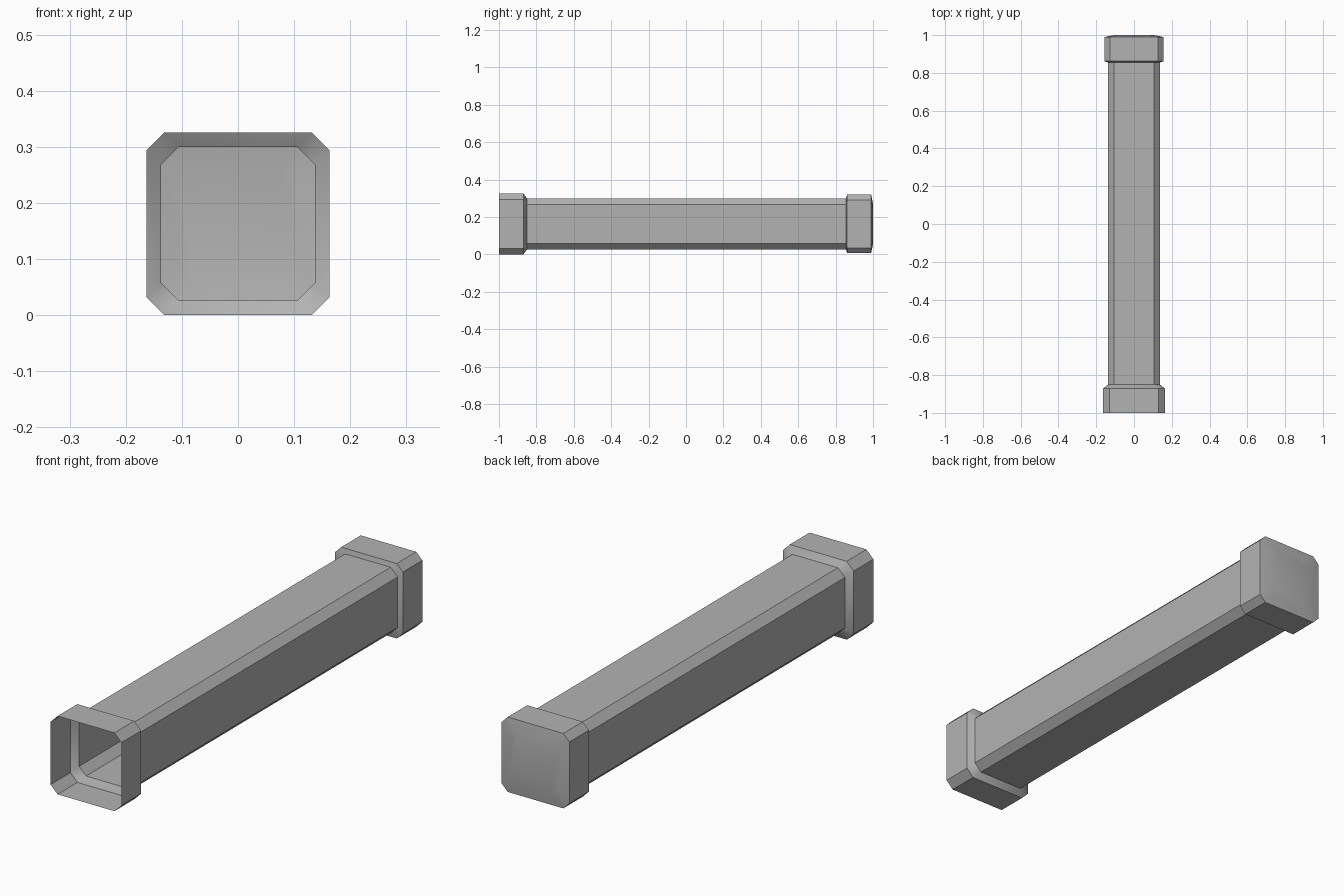
import bpy
import math

cube = bpy.data.objects.get("Cube")
if cube:
    bpy.data.objects.remove(cube, do_unlink=True)

# One plain grey for the whole shell
grey = bpy.data.materials.new("plain grey")
grey.use_nodes = True
colour = (0.45, 0.45, 0.45, 1)
grey.diffuse_color = colour
grey.node_tree.nodes["Principled BSDF"].inputs["Base Color"].default_value = colour

MID = 0.163


def section(y, half, cut=0.032):
    """Square with cut corners, lying across the tube at y."""
    k = half - cut
    corners = [(half, k), (k, half), (-k, half), (-half, k),
               (-half, -k), (-k, -half), (k, -half), (half, -k)]
    return [(x, y, MID + z) for x, z in corners]


# Thin shell: open front collar, long tube, closed back collar
rings = [
    section(-1.0, 0.163),
    section(-0.87, 0.163),
    section(-0.85, 0.137),
    section(0.855, 0.137),
    section(0.862, 0.156, 0.028),
    section(0.99, 0.156, 0.028),
    section(1.0, 0.107, 0.03),
]
n = len(rings[0])
verts = [p for ring in rings for p in ring]
faces = []
for r in range(len(rings) - 1):
    for i in range(n):
        a, b = r * n + i, r * n + (i + 1) % n
        faces.append((a, b, b + n, a + n))
faces.append(tuple(range(len(verts) - n, len(verts))))  # back end plate

mesh = bpy.data.meshes.new("tube_shell")
mesh.from_pydata(verts, [], faces)
mesh.materials.append(grey)
tube = bpy.data.objects.new("tube_shell", mesh)
bpy.context.collection.objects.link(tube)

# Consistent outward faces, soft shading only on shallow angles
bpy.ops.object.select_all(action="DESELECT")
tube.select_set(True)
bpy.context.view_layer.objects.active = tube
bpy.ops.object.mode_set(mode="EDIT")
bpy.ops.mesh.select_all(action="SELECT")
bpy.ops.mesh.normals_make_consistent(inside=False)
bpy.ops.object.mode_set(mode="OBJECT")
bpy.ops.object.shade_smooth_by_angle(angle=math.radians(40))
